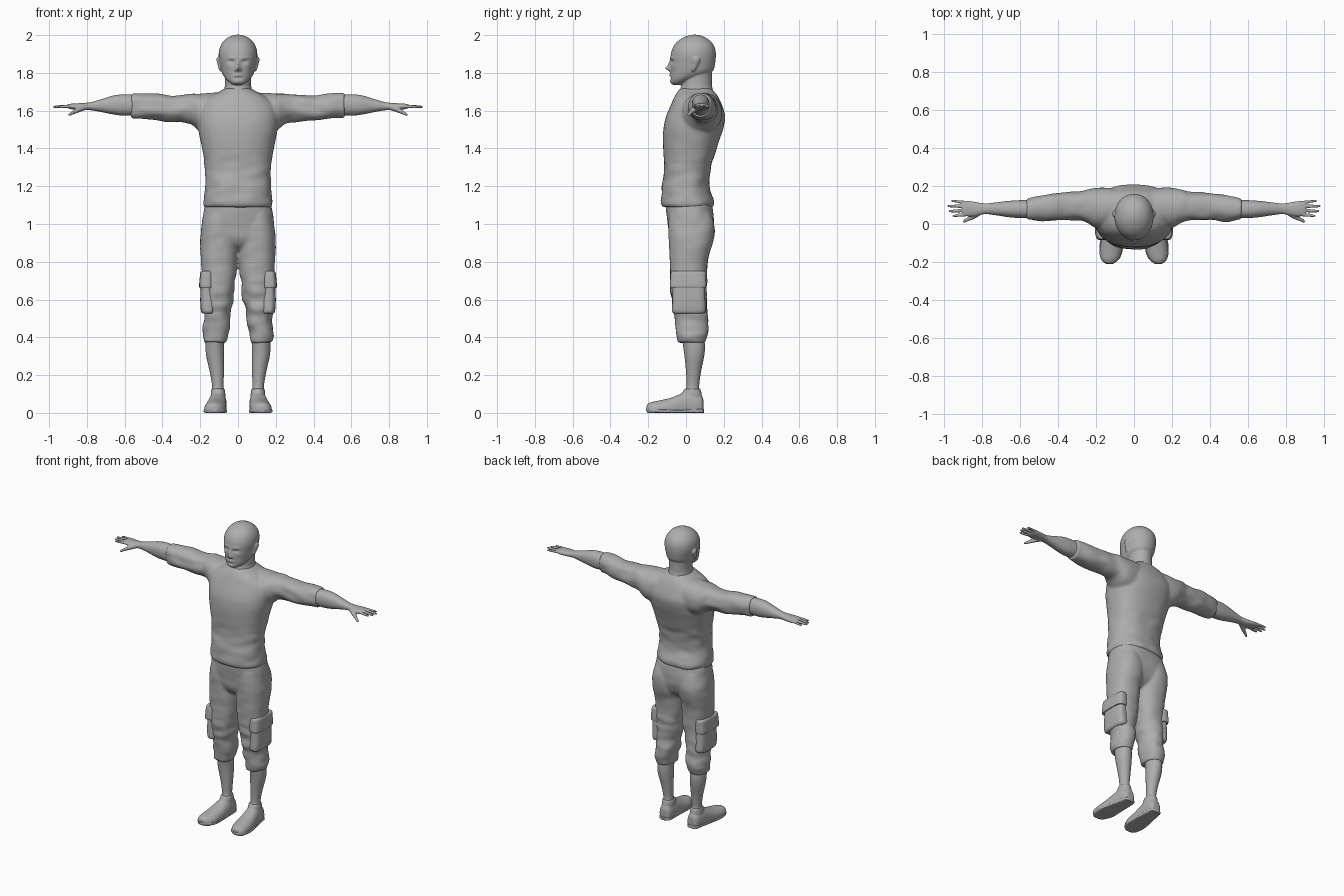
import bpy, bmesh, math
from mathutils import Vector, noise

grey = bpy.data.materials.new("plain grey")
grey.diffuse_color = (0.42, 0.42, 0.42, 1)


def curve(p0, p1, p2, p3, t):
    """Catmull-Rom blend between stations p1 and p2."""
    return [0.5 * (2 * b + (c - a) * t + (2 * a - 5 * b + 4 * c - d) * t * t
                   + (3 * b - a - 3 * c + d) * t ** 3)
            for a, b, c, d in zip(p0, p1, p2, p3)]


def loft(bm, axis, stations, s=1, p=2.2, n=40, steps=5):
    """Closed tube; station = (position, a min, a max, b min, b max). s mirrors x."""
    st = [stations[0]] + list(stations) + [stations[-1]]
    rows = [curve(*st[i:i + 4], k / steps)
            for i in range(len(stations) - 1) for k in range(steps)]
    rows.append(list(stations[-1]))
    rings = []
    for t, a0, a1, b0, b1 in rows:
        ring = []
        for k in range(n):
            w = 2 * math.pi * k / n
            c, d = math.cos(w), math.sin(w)
            a = (a0 + a1) / 2 + (a1 - a0) / 2 * math.copysign(abs(c) ** (2 / p), c)
            b = (b0 + b1) / 2 + (b1 - b0) / 2 * math.copysign(abs(d) ** (2 / p), d)
            x, y, z = {'X': (t, a, b), 'Y': (a, t, b), 'Z': (a, b, t)}[axis]
            ring.append(bm.verts.new((x * s, y, z)))
        rings.append(ring)
    for r, q in zip(rings, rings[1:]):
        for k in range(n):
            bm.faces.new((r[k], r[(k + 1) % n], q[(k + 1) % n], q[k]))
    bm.faces.new(rings[0])
    bm.faces.new(rings[-1])


def folds(bm, amount, size, keep=lambda co: 1):
    """Soft cloth folds."""
    bm.normal_update()
    moves = [(v, v.normal * noise.noise(Vector((v.co.x * .7, v.co.y * .7, v.co.z * 1.4)) * size)
              * amount * keep(v.co)) for v in bm.verts]
    for v, m in moves:
        v.co += m


def finish(name, bm, voxel=0, smooth=4):
    bmesh.ops.recalc_face_normals(bm, faces=bm.faces)
    me = bpy.data.meshes.new(name)
    bm.to_mesh(me)
    bm.free()
    me.materials.append(grey)
    ob = bpy.data.objects.new(name, me)
    bpy.context.collection.objects.link(ob)
    if voxel:
        r = ob.modifiers.new("blend", 'REMESH')
        r.mode = 'VOXEL'
        r.voxel_size = voxel
        r.use_smooth_shade = True
        m = ob.modifiers.new("soften", 'SMOOTH')
        m.iterations = smooth
        m.factor = 0.5
    else:
        bpy.ops.object.select_all(action='DESELECT')
        bpy.context.view_layer.objects.active = ob
        ob.select_set(True)
        bpy.ops.object.shade_smooth_by_angle(angle=math.radians(45))
    return ob


def outward(bm):
    bmesh.ops.recalc_face_normals(bm, faces=bm.faces)


# shirt: torso with both sleeves
bm = bmesh.new()
loft(bm, 'Z', [(1.09, -.178, .178, -.122, .142), (1.12, -.182, .182, -.134, .148),
               (1.2, -.174, .174, -.126, .122), (1.3, -.175, .175, -.116, .135),
               (1.4, -.19, .19, -.121, .163), (1.5, -.21, .21, -.12, .195),
               (1.57, -.215, .215, -.105, .208), (1.63, -.2, .2, -.08, .19),
               (1.675, -.15, .15, -.06, .17), (1.7, -.1, .1, -.045, .15),
               (1.718, -.07, .07, -.03, .135)], p=2.35, n=64)
for s in (1, -1):
    loft(bm, 'X', [(.06, .0, .18, 1.49, 1.695), (.14, -.015, .19, 1.48, 1.695),
                   (.2, -.02, .19, 1.49, 1.69), (.25, .008, .18, 1.53, 1.69),
                   (.3, .02, .168, 1.542, 1.682), (.4, .02, .165, 1.545, 1.685),
                   (.48, .014, .15, 1.555, 1.69), (.565, .024, .132, 1.564, 1.692)], s=s)
outward(bm)
folds(bm, .009, 16, lambda c: 1 if abs(c.x) > .25 else (.7 if c.z < 1.35 else .15))
finish("shirt", bm, .008)

# forearms with hands
FINGERS = [(.05, .042, .955, .008), (.072, .067, .974, .0085),
           (.093, .094, .981, .0085), (.112, .122, .962, .0075)]
for s, side in ((1, "left"), (-1, "right")):
    bm = bmesh.new()
    loft(bm, 'X', [(.5, .03, .125, 1.58, 1.68), (.6, .031, .125, 1.574, 1.686),
                   (.66, .036, .121, 1.58, 1.68), (.72, .045, .114, 1.592, 1.662),
                   (.78, .052, .108, 1.602, 1.645), (.83, .042, .115, 1.602, 1.64),
                   (.875, .04, .122, 1.606, 1.638), (.9, .045, .12, 1.612, 1.634)], s=s)
    for y0, y1, tip, r in FINGERS:
        rows = []
        for t, k in ((0, 1.1), (.5, 1), (.85, .85), (.97, .55), (1, .2)):
            y, z = y0 + (y1 - y0) * t, 1.624 - .004 * t
            rows.append((.87 + (tip - .87) * t, y - r * k, y + r * k, z - r * k, z + r * k))
        loft(bm, 'X', rows, s=s, n=14, p=2)
    loft(bm, 'X', [(.8, .05, .08, 1.605, 1.632), (.84, .026, .06, 1.592, 1.622),
                   (.872, .014, .036, 1.58, 1.602), (.89, .007, .025, 1.572, 1.59),
                   (.898, .01, .017, 1.573, 1.582)], s=s, n=14, p=2)
    finish(side + "_forearm_and_hand", bm, .0045, 2)

# head, neck and ears
bm = bmesh.new()
loft(bm, 'Z', [(1.737, -.025, .025, -.068, -.025), (1.747, -.042, .042, -.079, .0),
               (1.765, -.062, .062, -.082, .045), (1.785, -.077, .077, -.083, .1),
               (1.81, -.088, .088, -.083, .142), (1.85, -.096, .096, -.083, .154),
               (1.89, -.102, .102, -.081, .158), (1.925, -.099, .099, -.073, .155),
               (1.955, -.086, .086, -.056, .141), (1.98, -.064, .064, -.027, .115),
               (1.996, -.035, .035, .008, .083), (2.002, -.01, .01, .035, .055)],
     n=96, steps=8, p=2.1)
BUMPS = [(0, 1.823, .012, .012, .024), (0, 1.845, .009, .02, .012),   # nose
         (0, 1.788, .02, .006, .007), (0, 1.772, .02, .005, -.005),   # mouth
         (0, 1.797, .024, .003, -.003), (0, 1.753, .02, .01, .004)]   # chin
for s in (1, -1):
    BUMPS += [(s * .034, 1.859, .015, .009, -.013), (s * .034, 1.857, .009, .005, .006),
              (s * .034, 1.878, .024, .007, .005), (s * .014, 1.817, .006, .006, .008),
              (s * .052, 1.835, .018, .014, .003)]
for v in bm.verts:
    if v.co.y < .02:
        v.co.y -= sum(d * math.exp(-((v.co.x - x) / a) ** 2 - ((v.co.z - z) / b) ** 2)
                      for x, z, a, b, d in BUMPS)
loft(bm, 'Z', [(1.66, -.09, .09, -.04, .15), (1.7, -.077, .077, -.036, .145),
               (1.73, -.07, .07, -.026, .138), (1.77, -.069, .069, -.022, .137),
               (1.82, -.07, .07, .0, .138)], p=2)
for s in (1, -1):
    loft(bm, 'Z', [(1.808, .082, .094, .03, .043), (1.82, .086, .102, .028, .052),
                   (1.845, .088, .108, .032, .066), (1.865, .092, .113, .034, .074),
                   (1.878, .094, .112, .038, .07), (1.885, .096, .105, .046, .062)],
         s=s, n=16, p=2)
finish("head", bm, .0045, 2)

# trousers: seat and two cropped legs
bm = bmesh.new()
loft(bm, 'Z', [(1.13, -.168, .168, -.1, .128), (1.08, -.18, .18, -.105, .14),
               (1.0, -.192, .192, -.097, .148), (.94, -.195, .195, -.09, .14),
               (.89, -.16, .16, -.07, .11), (.86, -.08, .08, -.03, .07)], p=2.5, n=64)
for s in (1, -1):
    loft(bm, 'Z', [(1.06, .015, .175, -.09, .13), (.98, -.002, .194, -.094, .152),
                   (.9, .002, .2, -.09, .142), (.82, .004, .197, -.086, .118),
                   (.7, .012, .19, -.082, .11), (.6, .028, .184, -.075, .108),
                   (.52, .042, .18, -.066, .112), (.45, .048, .182, -.052, .118),
                   (.41, .056, .186, -.046, .11), (.372, .064, .182, -.042, .1)],
         s=s, p=2.3)
outward(bm)
folds(bm, .012, 15, lambda c: 1 if c.z < .7 else .3)
finish("trousers", bm, .008)

for s, side in ((1, "left"), (-1, "right")):
    # cargo pocket: pouch and overhanging flap
    bm = bmesh.new()
    loft(bm, 'Z', [(.525, .13, .186, -.06, .085), (.54, .122, .196, -.074, .104),
                   (.6, .122, .2, -.072, .102), (.69, .13, .196, -.07, .098)], s=s, p=3.2)
    finish(side + "_pocket_pouch", bm)
    bm = bmesh.new()
    loft(bm, 'Z', [(.662, .132, .203, -.083, .106), (.675, .13, .206, -.085, .108),
                   (.72, .13, .202, -.083, .107), (.745, .135, .198, -.08, .106),
                   (.752, .14, .19, -.076, .1)], s=s, p=3.6)
    finish(side + "_pocket_flap", bm)

    # lower leg
    bm = bmesh.new()
    loft(bm, 'Z', [(.45, .07, .168, -.03, .09), (.36, .073, .172, -.016, .1),
                   (.3, .073, .168, -.008, .096), (.22, .074, .15, .0, .08),
                   (.15, .077, .138, .003, .07), (.12, .074, .138, -.002, .072),
                   (.07, .072, .138, -.01, .078)], s=s, p=2)
    finish(side + "_lower_leg", bm)

    # shoe with flat sole
    bm = bmesh.new()
    loft(bm, 'Y', [(.092, .085, .125, .01, .07), (.082, .069, .141, -.02, .093),
                   (.05, .062, .15, -.03, .108), (.01, .06, .155, -.03, .112),
                   (-.03, .06, .162, -.03, .1), (-.08, .06, .172, -.03, .08),
                   (-.14, .063, .179, -.03, .066), (-.18, .077, .175, -.025, .058),
                   (-.2, .095, .162, -.012, .05), (-.209, .112, .145, .008, .04)],
         s=s, p=2.2)
    loft(bm, 'Z', [(.05, .066, .146, -.03, .088), (.1, .067, .144, -.022, .083),
                   (.128, .071, .14, -.008, .076)], s=s, p=2.1)
    for v in bm.verts:
        v.co.z = max(v.co.z, 0)
    finish(side + "_shoe", bm, .005, 2)
    # sole plate
    bm = bmesh.new()
    loft(bm, 'Y', [(.094, .085, .125, 0, .02), (.082, .067, .143, 0, .022),
                   (.04, .062, .152, 0, .022), (-.03, .062, .165, 0, .016),
                   (-.09, .059, .178, 0, .018), (-.14, .06, .182, 0, .02),
                   (-.185, .078, .173, .003, .024), (-.211, .112, .145, .01, .024)],
         s=s, p=5)
    finish(side + "_sole", bm)
